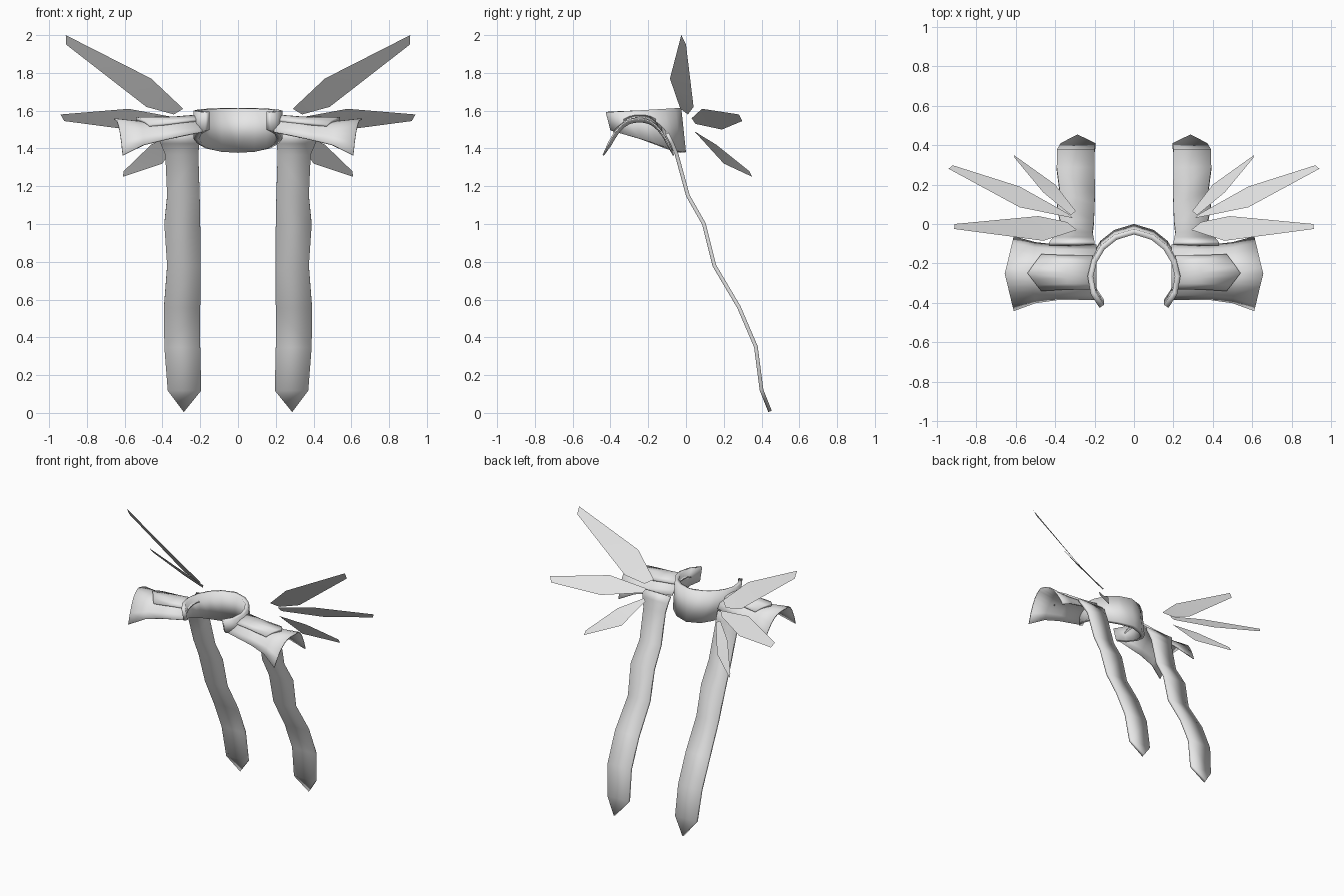
import bpy, bmesh, math

cube = bpy.data.objects.get("Cube")
if cube:
    bpy.data.objects.remove(cube)

grey = bpy.data.materials.new("light_grey")
grey.use_nodes = True
grey.diffuse_color = (0.8, 0.8, 0.8, 1)
grey.node_tree.nodes["Principled BSDF"].inputs["Base Color"].default_value = (0.8, 0.8, 0.8, 1)


def finish(name, bm, thickness=0, offset=1):
    """Turn a bmesh into a mirrored, optionally thickened object."""
    bmesh.ops.remove_doubles(bm, verts=bm.verts, dist=0.0005)
    mesh = bpy.data.meshes.new(name)
    bm.to_mesh(mesh)
    bm.free()
    obj = bpy.data.objects.new(name, mesh)
    bpy.context.collection.objects.link(obj)
    mesh.materials.append(grey)
    bpy.ops.object.select_all(action="DESELECT")
    obj.select_set(True)
    bpy.context.view_layer.objects.active = obj
    bpy.ops.object.shade_smooth_by_angle(angle=math.radians(35))
    mirror = obj.modifiers.new("mirror", "MIRROR")
    mirror.use_clip = True
    if thickness:
        solid = obj.modifiers.new("thickness", "SOLIDIFY")
        solid.thickness = thickness
        solid.offset = offset
    return obj


def sheet(name, rows, thickness, offset=1):
    """Skin a grid of points."""
    bm = bmesh.new()
    grid = [[bm.verts.new(p) for p in row] for row in rows]
    for a, b in zip(grid, grid[1:]):
        for i in range(len(a) - 1):
            bm.faces.new((a[i], a[i + 1], b[i + 1], b[i]))
    return finish(name, bm, thickness, offset)


# Open neck collar: x, y, bottom z, from the back centre to the front tip
collar = [(0, 0, 1.38), (.10, -.03, 1.385), (.17, -.085, 1.40), (.215, -.16, 1.425),
          (.235, -.24, 1.45), (.22, -.33, 1.475), (.175, -.40, 1.495)]
bottom, top = [], []
for x, y, z in collar:
    back = 1 + y / 0.42
    bottom.append((x, y, z))
    top.append((x, y - 0.025, 1.59 + 0.025 * back))
sheet("collar", [bottom, top], 0.028)


# Arched shoulder guards: x, centre y, half depth, rim z, crown z
sections = [(.19, -.245, .14, 1.49, 1.565), (.38, -.245, .14, 1.45, 1.55),
            (.50, -.247, .155, 1.42, 1.545), (.61, -.252, .19, 1.365, 1.56)]


def arch(x, v, lift=0):
    """Point on the shoulder surface; v runs from -1 (front) to 1 (back)."""
    for a, b in zip(sections, sections[1:]):
        if x <= b[0]:
            break
    f = (x - a[0]) / (b[0] - a[0])
    cy, h, rim, crown = [p + (q - p) * f for p, q in zip(a[1:], b[1:])]
    return (x, cy + h * v, crown - (crown - rim) * abs(v) ** 2.5 + lift)


steps = [i / 6 - 1 for i in range(13)]
rows = []
for s in sections:
    bow = 0.045 * max(0, (s[0] - .38) / .23)
    row = [arch(s[0], v) for v in steps]
    rows.append([(x + bow * (1 - abs(v)), y, z) for (x, y, z), v in zip(row, steps)])
sheet("shoulder_guard", rows, 0.008)

# Raised pointed plate on each shoulder guard
rows = []
for x, point in ((.21, 0), (.34, 0), (.47, .07)):
    rows.append([arch(x + point * (1 - abs(k) / 3), .62 * k / 3, .016) for k in range(-3, 4)])
sheet("shoulder_plate", rows, 0.02)

# Long trailing ribbons: y, z, inner x, outer x
ribbon = [(-.10, 1.48, .20, .43), (-.075, 1.43, .205, .41), (-.05, 1.37, .21, .385),
          (.01, 1.15, .203, .375), (.095, 1.0, .20, .39), (.15, .78, .198, .375),
          (.28, .56, .20, .392), (.37, .35, .20, .39), (.40, .12, .195, .372),
          (.445, .008, .287, .287)]
sheet("ribbon", [[(a, y, z), (b, y, z)] for y, z, a, b in ribbon], 0.02, 0)

# Thin blade feathers behind the shoulders
feathers = {
    "upper_feather": [(.29, -.03, 1.61), (.46, -.085, 1.77), (.912, -.025, 2.0),
                      (.91, 0, 1.95), (.485, .04, 1.62), (.34, .01, 1.58)],
    "middle_feather": [(.31, .03, 1.56), (.58, .085, 1.61), (.94, .28, 1.58),
                       (.92, .298, 1.545), (.58, .19, 1.50), (.33, .05, 1.53)],
    "lower_feather": [(.32, .045, 1.49), (.46, .16, 1.42), (.605, .335, 1.28),
                      (.61, .35, 1.25), (.40, .20, 1.32), (.295, .065, 1.48)],
}
for name, outline in feathers.items():
    bm = bmesh.new()
    v = [bm.verts.new(p) for p in outline]
    for quad in ((0, 1, 4, 5), (1, 2, 3, 4)):
        bm.faces.new([v[i] for i in quad])
    finish(name, bm)
